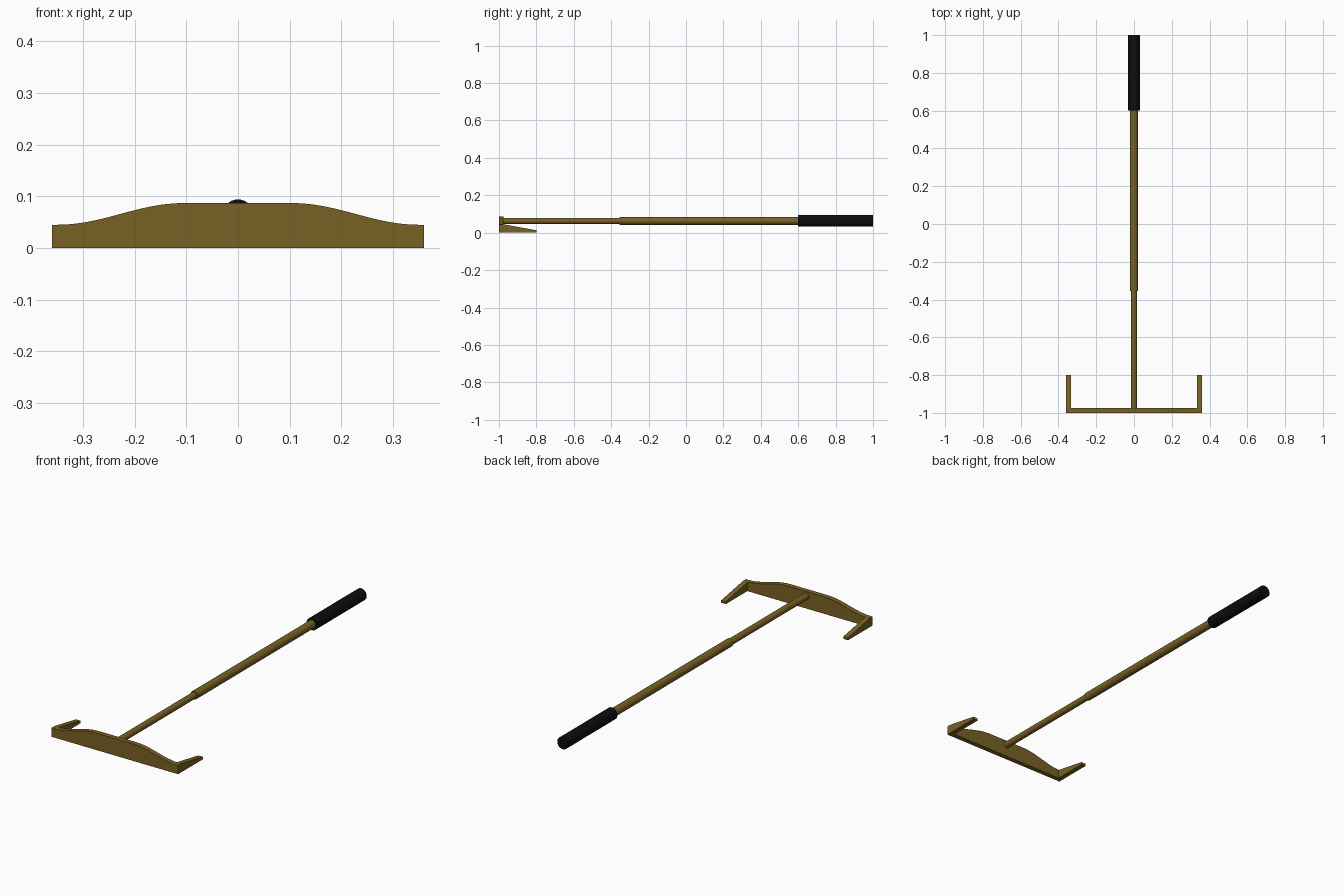
import bpy, bmesh, math
from mathutils import Vector

if "Cube" in bpy.data.objects:
    bpy.data.objects.remove(bpy.data.objects["Cube"])


def material(name, color):
    m = bpy.data.materials.new(name)
    m.diffuse_color = (*color, 1)
    m.use_nodes = True
    m.node_tree.nodes["Principled BSDF"].inputs["Base Color"].default_value = m.diffuse_color
    return m


BRASS = material("brass", (0.19, 0.12, 0.018))
BLACK = material("black_rubber", (0.004, 0.004, 0.005))
AXIS_Z = 0.063


def finish(obj, mat):
    obj.data.materials.append(mat)
    bpy.ops.object.select_all(action='DESELECT')
    obj.select_set(True)
    bpy.context.view_layer.objects.active = obj
    bpy.ops.object.shade_smooth_by_angle(angle=math.radians(30))
    return obj


def extrude_profile(name, points, offset, mat):
    """Flat outline swept along a straight offset."""
    bm = bmesh.new()
    face = bm.faces.new([bm.verts.new(p) for p in points])
    ext = bmesh.ops.extrude_face_region(bm, geom=[face])
    verts = [g for g in ext["geom"] if isinstance(g, bmesh.types.BMVert)]
    bmesh.ops.translate(bm, verts=verts, vec=Vector(offset))
    bmesh.ops.recalc_face_normals(bm, faces=bm.faces[:])
    me = bpy.data.meshes.new(name)
    bm.to_mesh(me)
    bm.free()
    obj = bpy.data.objects.new(name, me)
    bpy.context.collection.objects.link(obj)
    return finish(obj, mat)


def rod(name, y0, y1, radius, mat):
    """Round bar lying along y."""
    bpy.ops.mesh.primitive_cylinder_add(
        vertices=32, radius=radius, depth=y1 - y0,
        location=(0, (y0 + y1) / 2, AXIS_Z), rotation=(math.pi / 2, 0, 0))
    obj = bpy.context.object
    obj.name = name
    return finish(obj, mat)


# Cross plate: flat crown easing down to low ends
half = []
for i in range(17):
    t = i / 16
    half.append((0.105 + 0.245 * t, 0.045 + 0.021 * (1 + math.cos(math.pi * t))))
half.append((0.36, 0.045))
top = [(-x, z) for x, z in reversed(half)] + half
outline = [(-0.36, 0)] + top + [(0.36, 0)]
extrude_profile("cross_plate", [(x, -1, z) for x, z in outline], (0, 0.025, 0), BRASS)

# Tapered prongs pointing back from both ends
prong = [(-0.976, 0), (-0.8, 0), (-0.8, 0.013), (-0.976, 0.045)]
for side, x in (("left", -0.36), ("right", 0.334)):
    extrude_profile(f"{side}_prong", [(x, y, z) for y, z in prong], (0.026, 0, 0), BRASS)

# Two-stage shaft and grip
rod("inner_shaft", -0.98, -0.34, 0.0165, BRASS)
rod("outer_shaft", -0.355, 0.61, 0.021, BRASS)
rod("grip", 0.6, 1.0, 0.031, BLACK)
